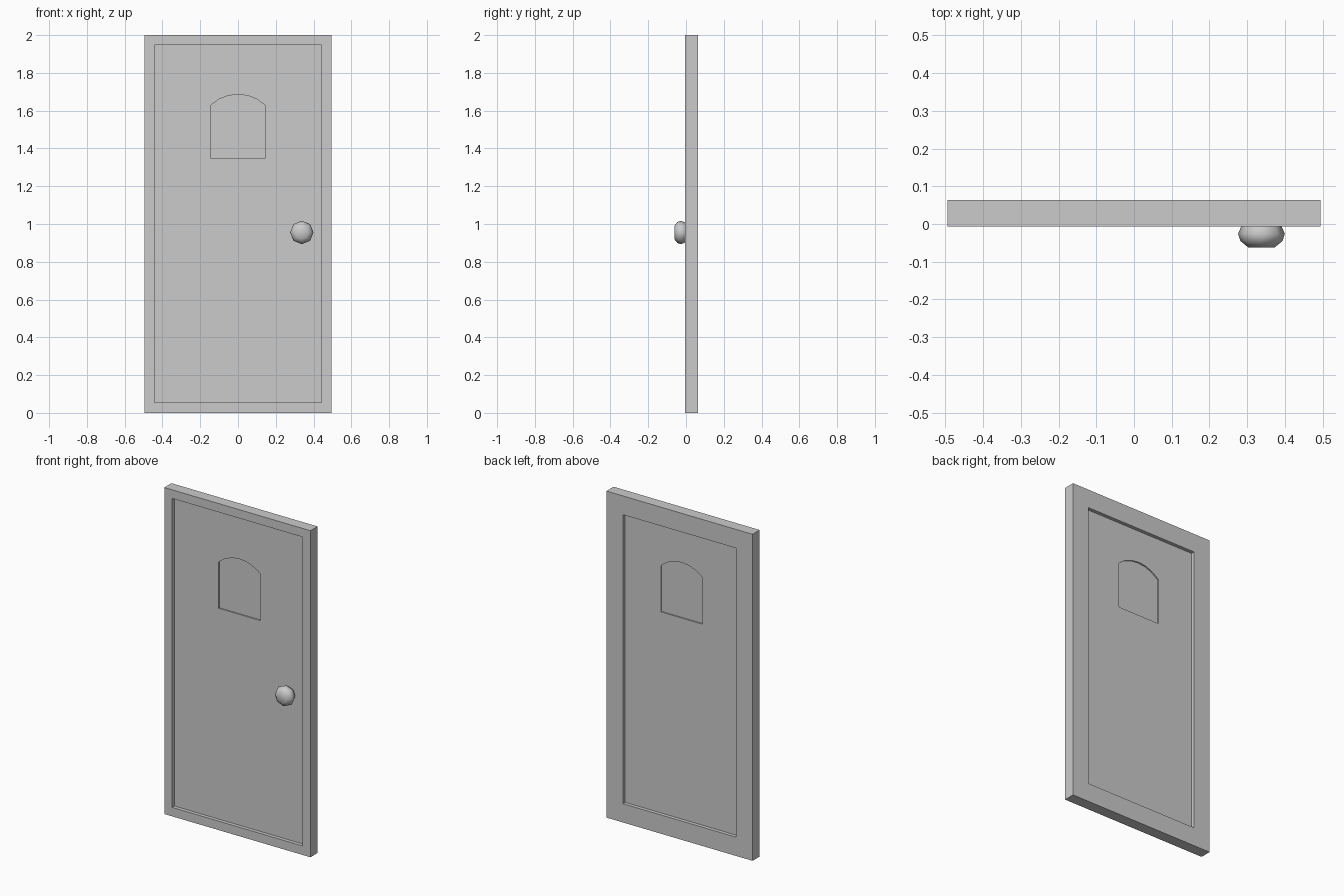
import bpy, bmesh, math

if "Cube" in bpy.data.objects:
    bpy.data.objects.remove(bpy.data.objects["Cube"])

FRONT, BACK = -0.006, 0.063      # outer faces of the slab
RECESS, POCKET = 0.022, 0.008    # panel depth, extra window depth


def mesh_object(name, bm):
    bmesh.ops.recalc_face_normals(bm, faces=bm.faces[:])
    me = bpy.data.meshes.new(name)
    bm.to_mesh(me)
    bm.free()
    ob = bpy.data.objects.new(name, me)
    bpy.context.collection.objects.link(ob)
    return ob


def prism(name, outline, y0, y1):
    """Extrude an (x, z) outline from y0 to y1."""
    bm = bmesh.new()
    face = bm.faces.new([bm.verts.new((x, y0, z)) for x, z in outline])
    ext = bmesh.ops.extrude_face_region(bm, geom=[face])
    for v in ext["geom"]:
        if isinstance(v, bmesh.types.BMVert):
            v.co.y = y1
    return mesh_object(name, bm)


def rect(hw, z0, z1):
    return [(-hw, z0), (hw, z0), (hw, z1), (-hw, z1)]


def carve(target, outline, y0, y1):
    cutter = prism("cutter", outline, y0, y1)
    cutter.hide_render = True
    mod = target.modifiers.new("carve", "BOOLEAN")
    mod.operation = "DIFFERENCE"
    mod.solver = "EXACT"
    mod.object = cutter
    bpy.context.view_layer.objects.active = target
    bpy.ops.object.modifier_apply(modifier=mod.name)
    bpy.data.objects.remove(cutter)


# Door slab
door = prism("door", rect(0.495, 0, 2), FRONT, BACK)

# Recessed panels, front and back
carve(door, rect(0.442, 0.055, 1.947), FRONT - 0.1, FRONT + RECESS)
carve(door, rect(0.384, 0.115, 1.885), BACK - RECESS, BACK + 0.1)

# Arched window pockets on both faces
hw, spring, rise = 0.142, 1.63, 0.056
radius = (hw**2 + rise**2) / (2 * rise)
half = math.asin(hw / radius)
window = [(-hw, 1.346), (hw, 1.346)]
for i in range(7):
    a = half - 2 * half * i / 6
    window.append((radius * math.sin(a), spring + rise - radius + radius * math.cos(a)))
carve(door, window, FRONT - 0.1, FRONT + RECESS + POCKET)
carve(door, window, BACK - RECESS - POCKET, BACK + 0.1)

# Knob: flattened eight-sided ball
profile = [(0.035, 0.018), (0.053, -0.005), (0.062, -0.026), (0.056, -0.045), (0.035, -0.062)]
bm = bmesh.new()
rings = []
for r, y in profile:
    rings.append([bm.verts.new((0.338 + r * math.cos(k * math.pi / 4), y,
                                0.955 + r * math.sin(k * math.pi / 4))) for k in range(8)])
for a, b in zip(rings, rings[1:]):
    for k in range(8):
        n = (k + 1) % 8
        bm.faces.new((a[k], a[n], b[n], b[k]))
bm.faces.new(rings[0])
bm.faces.new(rings[-1])
for f in bm.faces:
    f.smooth = True
mesh_object("knob", bm)
